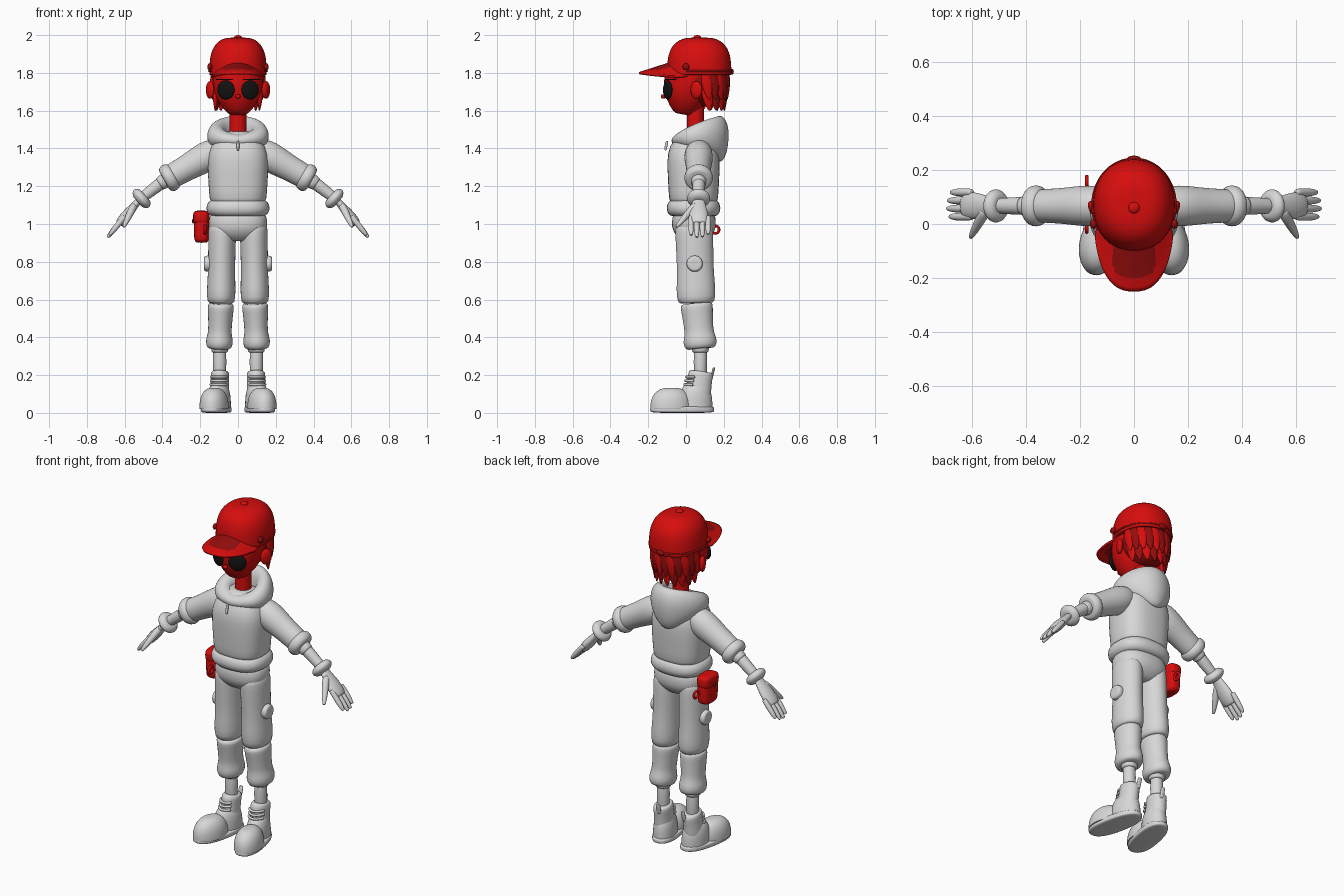
import bpy, bmesh, math
from math import sin, cos, pi
from mathutils import Vector

old = bpy.data.objects.get("Cube")
if old:
    bpy.data.objects.remove(old, do_unlink=True)


def material(name, red, others):
    mat = bpy.data.materials.new(name)
    mat.use_nodes = True
    colour = (red, others, others, 1)
    mat.diffuse_color = colour
    mat.node_tree.nodes["Principled BSDF"].inputs["Base Color"].default_value = colour
    return mat


GREY = material("light grey cloth", .68, .68)
RED = material("red", .68, .004)
DARK = material("dark red", .3, .004)
BLACK = material("black", .006, .006)


def surface(name, rows, mat, closed=True, caps=True, mirror=False, smooth=True):
    """Join rows of points into one skin."""
    bm = bmesh.new()
    verts = [[bm.verts.new(point) for point in row] for row in rows]
    count = len(rows[0])
    for low, high in zip(verts, verts[1:]):
        for i in range(count if closed else count - 1):
            j = (i + 1) % count
            bm.faces.new((low[i], low[j], high[j], high[i]))
    if caps:
        bm.faces.new(verts[0][::-1])
        bm.faces.new(verts[-1])
    bmesh.ops.recalc_face_normals(bm, faces=bm.faces[:])
    for face in bm.faces:
        face.smooth = True
    mesh = bpy.data.meshes.new(name)
    bm.to_mesh(mesh)
    bm.free()
    mesh.materials.append(mat)
    ob = bpy.data.objects.new(name, mesh)
    bpy.context.collection.objects.link(ob)
    if mirror:
        ob.modifiers.new("Mirror", "MIRROR").use_mirror_merge = False
    if smooth:
        ob.modifiers.new("Smooth", "SUBSURF").levels = 1
    return ob


def power(value, exponent):
    return math.copysign(abs(value) ** (2 / exponent), value)


def outline(boxy, sides=24):
    angles = [2 * pi * i / sides for i in range(sides)]
    return [(power(cos(a), boxy), power(sin(a), boxy)) for a in angles]


def tube(name, points, radii, mat, up=(0, 1, 0), squash=1, boxy=2, mirror=False):
    """Oval rings along a path; squash widens them along the up direction."""
    rows = []
    last = len(points) - 1
    for i, (point, radius) in enumerate(zip(points, radii)):
        along = (points[min(i + 1, last)] - points[max(i - 1, 0)]).normalized()
        u = Vector(up)
        u = (u - along * u.dot(along)).normalized()
        v = along.cross(u)
        ring = [(u * a * squash + v * b) * radius for a, b in outline(boxy)]
        for scale in ((.7, 1) if i == 0 else (1, .7) if i == last else (1,)):
            rows.append([point + offset * scale for offset in ring])
    return surface(name, rows, mat, mirror=mirror)


def limb(name, start, end, radii, mat, **options):
    """Straight tube with evenly spaced radii."""
    start, end = Vector(start), Vector(end)
    points = [start.lerp(end, i / (len(radii) - 1)) for i in range(len(radii))]
    return tube(name, points, radii, mat, **options)


def arc(name, centre, rx, ry, first, final, thickness, mat, mirror=False):
    """Cord following part of a level oval."""
    angles = [first + (final - first) * i / 16 for i in range(17)]
    points = [Vector(centre) + Vector((rx * cos(a), ry * sin(a), 0)) for a in angles]
    tube(name, points, [thickness] * len(points), mat, up=(0, 0, 1), mirror=mirror)


def blob(name, centre, size, mat, bulge=2, boxy=2, turn=0, floor=-1, mirror=False):
    """Rounded solid, turned about the vertical and optionally flat below."""
    rows = []
    for i in range(1, 16):
        t = pi * i / 16
        height = max(-power(cos(t), bulge), floor)
        row = []
        for a, b in outline(boxy):
            x, y = (k * r * power(sin(t), bulge) for k, r in zip((a, b), size))
            spot = (x * cos(turn) - y * sin(turn), x * sin(turn) + y * cos(turn), height * size[2])
            row.append(Vector(centre) + Vector(spot))
        rows.append(row)
    surface(name, rows, mat, mirror=mirror)


# Sweater
limb("sweater_body", (0, .04, 1.1), (0, .04, 1.49), (.15, .155, .16, .163, .155, .08), GREY,
     squash=.86, boxy=2.6)
limb("sweater_hem", (0, .04, 1.04), (0, .04, 1.13), (.15, .17, .168, .15), GREY, squash=.85, boxy=2.5)
limb("zip_pull", (0, -.1, 1.44), (0, -.11, 1.39), (.006, .008, .006), GREY)

# Hood: an oval roll that grows taller and points down at the back
hood = []
for i in range(17):
    s = pi + 2 * pi * i / 16
    row = []
    for a, b in outline(2, 32):
        back = (1 + b) / 2
        depth = .08 + .05 * back
        z = 1.44 + .035 * back ** .5 + (.035 + .065 * back) * sin(s)
        z += .05 * min(sin(s), 0) * back ** 8
        row.append((a * (.115 + .05 * cos(s)), .05 + b * (depth + .048 * cos(s)), z))
    hood.append(row)
surface("hood", hood, GREY, caps=False)

# Arms
SHOULDER, CUFF = Vector((.09, .067, 1.4)), Vector((.39, .067, 1.23))
WRIST, KNUCKLES = Vector((.52, .067, 1.13)), Vector((.63, .067, 1))
limb("sleeves", SHOULDER, CUFF, (.06, .08, .08, .073, .068, .066, .06), GREY, squash=.95, mirror=True)
limb("sleeve_rolls", SHOULDER.lerp(CUFF, .82), CUFF, (.065, .077, .077, .065), GREY, mirror=True)
limb("forearm_bands", SHOULDER.lerp(CUFF, .9), CUFF.lerp(WRIST, .2), (.04, .04), GREY, mirror=True)
limb("forearms", CUFF, WRIST, (.034, .033, .03, .027), GREY, mirror=True)
limb("glove_cuffs", CUFF.lerp(WRIST, .78), WRIST.lerp(KNUCKLES, .1), (.045, .063, .063, .04), GREY, mirror=True)
limb("palms", WRIST, KNUCKLES, (.017, .02, .026, .028, .024), GREY, squash=1.85, mirror=True)
for i, reach in enumerate((.9, 1, .97, .85)):
    y = .027 + .03 * i
    limb("fingers_%d" % (i + 1), (.6, y, 1.04), (.6 + .09 * reach, y, 1.04 - .11 * reach),
         (.013, .015, .015, .014, .008), GREY, mirror=True)
limb("thumbs", (.55, .05, 1.1), (.605, -.05, .985), (.018, .021, .017, .015, .008), GREY, mirror=True)

# Trousers
HIP, KNEE, HEM = (.083, .042, 1), (.09, .055, .58), (.1, .078, .34)
limb("trouser_seat", (0, .042, .91), (0, .042, 1.06), (.09, .155, .157, .15), GREY, squash=.75, boxy=2.4)
limb("trouser_thighs", HIP, KNEE, (.074, .074, .073, .072, .073, .077, .074), GREY, squash=1.36, mirror=True)
limb("trouser_shins", KNEE, HEM, (.071, .068, .065, .063, .062, .075, .065), GREY, squash=1.24, mirror=True)
limb("side_patches", (.14, .046, .79), (.18, .046, .79), (.042, .044, .04), GREY, mirror=True)
limb("ankle_bands", (.097, .076, .36), (.097, .076, .32), (.046, .046), GREY, mirror=True)
limb("ankles", (.097, .076, .36), (.097, .076, .18), (.036, .036), GREY, mirror=True)

# Boots, toes turned outward
TURN = .2


def foot(y, z):
    return Vector((.097 - (y - .07) * sin(TURN), .07 + (y - .07) * cos(TURN), z))


blob("boot_toes", foot(-.08, .02), (.077, .115, .115), GREY, bulge=2.5, turn=TURN, floor=0, mirror=True)
blob("boot_heels", foot(.05, .02), (.063, .092, .14), GREY, bulge=3, turn=TURN, floor=0, mirror=True)
blob("boot_soles", foot(-.022, .018), (.073, .174, .018), GREY, bulge=5, boxy=2.4, turn=TURN, mirror=True)
limb("boot_shafts", foot(.06, .08), foot(.08, .22), (.054, .05, .048, .05), GREY, squash=1.35, mirror=True)
limb("heel_tabs", foot(.135, .18), foot(.15, .24), (.007, .007), GREY, up=(1, 0, 0), squash=2, mirror=True)
for i in range(3):
    arc("laces_%d" % (i + 1), foot(.065 + .005 * i, .15 + .02 * i), .05, .073, -2.4, -.4, .007, GREY, mirror=True)

# Head and face
limb("neck", (0, .05, 1.44), (0, .05, 1.66), (.048, .044, .05), RED)
limb("head", (0, -.015, 1.58), (0, .04, 1.88), (.05, .104, .128, .137, .136, .1), RED)
blob("ears", (.148, .055, 1.71), (.018, .034, .047), RED, turn=-.5, mirror=True)
blob("nose", (0, -.12, 1.675), (.013, .014, .012), RED)
blob("eyes", (.064, -.097, 1.71), (.05, .016, .051), BLACK, turn=.42, mirror=True)
arc("eyebrows", (0, .022, 1.765), .137, .137, -1.35, -.6, .004, BLACK, mirror=True)

# Hair with hanging locks around the back
CROWN = Vector((0, .085, 1.75))
blob("hair", CROWN, (.137, .135, .13), DARK)
for layer, reach in enumerate((.14, .125)):
    count = 11 - 2 * layer
    for i in range(count):
        angle = pi * (i + .5) / count
        outward = Vector((cos(angle), sin(angle), 0)) * reach
        sideways = Vector((-sin(angle), cos(angle), 0))
        root = CROWN + outward * .95 + Vector((0, 0, .05 - .06 * layer))
        tip = root + sideways * .02 - Vector((0, 0, .14))
        limb("hair_lock_%d_%d" % (layer + 1, i + 1), root, tip, (.012, .016, .013, .003),
             DARK if i % 2 else RED, up=sideways, squash=2)

# Cap
blob("cap_crown", (0, .07, 1.79), (.154, .173, .2), RED, bulge=3, boxy=2.15, floor=0)
blob("cap_button", (0, .06, 1.988), (.021, .021, .012), RED)
brim = []
for j in range(11):
    v = j / 10
    row = []
    for i in range(29):
        angle = .3 + (pi - .6) * i / 28
        s, c = sin(angle), cos(angle)
        x = .142 * c * (1 - v) + .15 * power(c, 2.5) * v
        y = .07 - .155 * s * (1 - v) - .32 * s ** .8 * v
        row.append((x, y, 1.782 + s * s * (.075 - .053 * v)))
    brim.append(row)
visor = surface("cap_brim", brim, RED, closed=False, caps=False, smooth=False)
visor.data.materials.append(DARK)
for face in visor.data.polygons:
    across, forward = face.center.x / .085, (face.center.y + .13) / .075
    if across ** 2 + forward ** 2 < 1:
        face.material_index = 1
visor.modifiers.new("Thickness", "SOLIDIFY").thickness = .012

# Strap around the cap with side studs and a rear knot
arc("cap_strap", (0, .07, 1.81), .154, .172, -.4, pi + .4, .006, DARK)
blob("strap_studs", (.15, 0, 1.832), (.013, .018, .018), DARK, mirror=True)
blob("strap_knot", (0, .243, 1.806), (.025, .01, .016), DARK)

# Hip pouch with flap and clip loops
blob("hip_pouch", (-.193, .07, .98), (.04, .065, .08), RED, bulge=5, boxy=3)
blob("pouch_flap", (-.194, .07, 1.035), (.044, .069, .036), RED, bulge=4, boxy=3)
blob("pouch_button", (-.238, .07, 1.015), (.006, .012, .012), DARK)
for name, y in (("rear_clip", .155), ("front_clip", -.01)):
    bpy.ops.mesh.primitive_torus_add(location=(-.175, y, .97), rotation=(0, pi / 2, 0),
                                     major_radius=.02, minor_radius=.007)
    clip = bpy.context.object
    clip.name = name
    clip.data.materials.append(RED)
    clip.data.shade_smooth()
